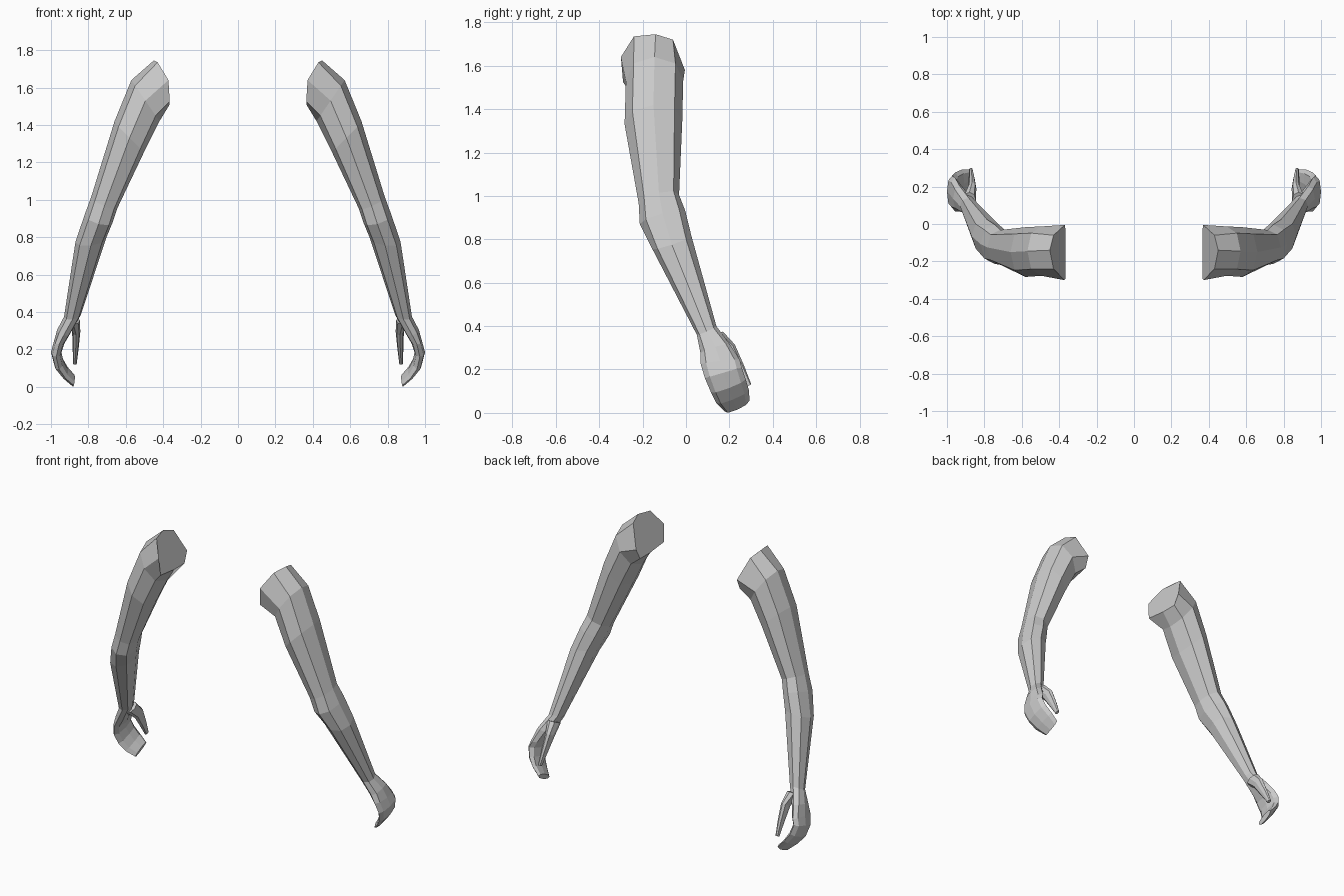
import bpy, bmesh
from mathutils import Vector


def ring(cx, cy, cz, ux, uz, vy, vz, k=0.73):
    """Eight-sided section: u points to the outside of the arm, v to the back."""
    c, u, v = Vector((cx, cy, cz)), Vector((ux, 0, uz)), Vector((0, vy, vz))
    weights = [(k, -k), (1, 0), (k, k), (0, 1), (-k, k), (-1, 0), (-k, -k), (0, -1)]
    return [c + u * a + v * b for a, b in weights]


def loft(name, rings):
    """Skin the sections, cap both ends and mirror to the other side."""
    bm = bmesh.new()
    loops = [[bm.verts.new(p) for p in r] for r in rings]
    for a, b in zip(loops, loops[1:]):
        n = len(a)
        for i in range(n):
            j = (i + 1) % n
            bm.faces.new((a[i], a[j], b[j], b[i]))
    bm.faces.new(loops[0][::-1])
    bm.faces.new(loops[-1])
    bmesh.ops.recalc_face_normals(bm, faces=bm.faces)
    mesh = bpy.data.meshes.new(name)
    bm.to_mesh(mesh)
    bm.free()
    ob = bpy.data.objects.new(name, mesh)
    bpy.context.collection.objects.link(ob)
    mod = ob.modifiers.new("mirror", 'MIRROR')
    mod.use_mirror_merge = False
    return ob


# Cut end at the shoulder, same point order as ring()
shoulder = [Vector(p) for p in (
    (0.43, -0.24, 1.735), (0.45, -0.14, 1.745), (0.43, -0.06, 1.72), (0.37, -0.005, 1.58),
    (0.365, -0.04, 1.51), (0.365, -0.15, 1.51), (0.365, -0.29, 1.525), (0.372, -0.30, 1.64))]

# Upper arm, elbow, forearm, then curled mitten-like fingers
arm = [
    (0.495, -0.145, 1.53, 0.075, 0.11, 0.132, 0.0),
    (0.58, -0.15, 1.34, 0.08, 0.08, 0.133, 0.01),
    (0.715, -0.125, 0.985, 0.070, 0.03, 0.093, 0.02),
    (0.745, -0.108, 0.90, 0.075, 0.02, 0.105, 0.03),
    (0.787, -0.065, 0.785, 0.082, -0.01, 0.09, 0.03),
    (0.885, 0.095, 0.38, 0.045, -0.005, 0.045, 0.02),
    (0.932, 0.135, 0.295, 0.035, 0.01, 0.068, 0.02),
    (0.957, 0.158, 0.235, 0.028, 0.005, 0.09, 0.01),
    (0.972, 0.172, 0.185, 0.028, 0.0, 0.085, 0.025),
    (0.957, 0.195, 0.125, 0.024, -0.012, 0.08, 0.03),
    (0.922, 0.215, 0.075, 0.014, -0.014, 0.075, 0.03),
    (0.878, 0.235, 0.032, 0.006, -0.018, 0.058, 0.025),
]
loft("arms", [shoulder] + [ring(*r) for r in arm])

# Thumbs opposite the fingers
thumb = [
    (0.880, 0.125, 0.355, 0.035, 0.0, 0.045, 0.02),
    (0.865, 0.190, 0.295, 0.022, 0.0, 0.035, 0.02),
    (0.868, 0.243, 0.205, 0.016, 0.0, 0.025, 0.012),
    (0.872, 0.287, 0.125, 0.010, 0.0, 0.014, 0.006),
]
loft("thumbs", [ring(*r) for r in thumb])
